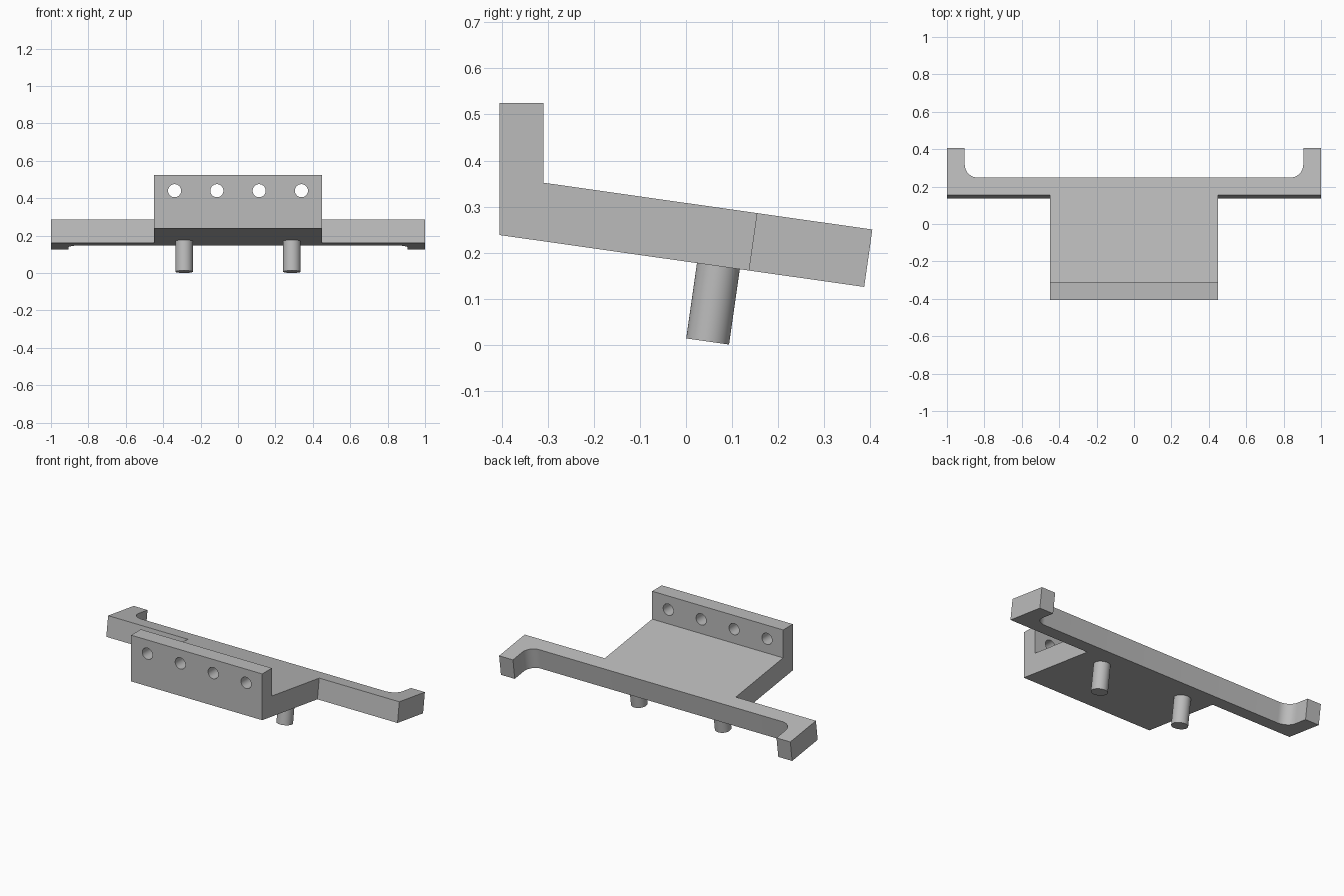
import bpy, bmesh, math
from mathutils import Matrix, Vector

cube = bpy.data.objects.get("Cube")
if cube:
    bpy.data.objects.remove(cube, do_unlink=True)

grey = bpy.data.materials.new("light_grey")
grey.use_nodes = True
colour = (0.5, 0.5, 0.5, 1)
grey.diffuse_color = colour
grey.node_tree.nodes["Principled BSDF"].inputs["Base Color"].default_value = colour

TILT = math.radians(8.1)
THICK = 0.126
# Tilted frame: origin on the top rear edge, z normal to the plate
frame = Matrix.Translation((0, 0.405, 0.25)) @ Matrix.Rotation(-TILT, 4, 'X')
BAR_FRONT, BAR_BACK = -0.2535, -0.1585


def prism(name, points, offset, matrix=Matrix()):
    """Extrude a closed outline along an offset."""
    bm = bmesh.new()
    face = bm.faces.new([bm.verts.new(p) for p in points])
    ext = bmesh.ops.extrude_face_region(bm, geom=[face])
    moved = [g for g in ext["geom"] if isinstance(g, bmesh.types.BMVert)]
    bmesh.ops.translate(bm, verts=moved, vec=offset)
    bmesh.ops.recalc_face_normals(bm, faces=bm.faces)
    bm.transform(matrix)
    return finish(name, bm)


def cylinder(name, radius, depth, matrix):
    bm = bmesh.new()
    bmesh.ops.create_cone(bm, cap_ends=True, segments=48, radius1=radius,
                          radius2=radius, depth=depth, matrix=matrix)
    return finish(name, bm)


def finish(name, bm):
    mesh = bpy.data.meshes.new(name)
    bm.to_mesh(mesh)
    bm.free()
    mesh.materials.append(grey)
    obj = bpy.data.objects.new(name, mesh)
    bpy.context.collection.objects.link(obj)
    return obj


def smooth(obj):
    bpy.ops.object.select_all(action='DESELECT')
    obj.select_set(True)
    bpy.context.view_layer.objects.active = obj
    bpy.ops.object.shade_smooth_by_angle(angle=math.radians(30))


# Cross bar with two rear arms and rounded inner corners
ARM, R = 0.905, 0.07
half = [(1, BAR_FRONT), (1, 0), (ARM, 0)]
for i in range(13):
    a = math.radians(90) * i / 12
    half.append((ARM - R + R * math.cos(a), BAR_BACK + R - R * math.sin(a)))
outline = half + [(-x, y) for x, y in reversed(half)]
bar = prism("cross_bar", [(x, y, 0) for x, y in outline], (0, 0, -THICK), frame)
smooth(bar)

# Sloping plate with an upright front wall
FRONT, WALL_BACK, W = -0.405, -0.31, 0.45


def slope_z(y, depth):
    return 0.25 + (0.405 - y) * math.tan(TILT) - depth / math.cos(TILT)


top = frame @ Vector((0, BAR_FRONT, 0))
low = frame @ Vector((0, BAR_FRONT, -THICK))
profile = [(FRONT, slope_z(FRONT, THICK)), (FRONT, 0.525), (WALL_BACK, 0.525),
           (WALL_BACK, slope_z(WALL_BACK, 0)), (top.y, top.z), (low.y, low.z)]
body = prism("plate_and_wall", [(-W, y, z) for y, z in profile], (2 * W, 0, 0))

# Row of holes through the wall
for i in range(4):
    place = Matrix.Translation((-0.339 + 0.226 * i, -0.36, 0.44))
    cutter = cylinder("hole_cutter", 0.035, 0.2, place @ Matrix.Rotation(math.pi / 2, 4, 'X'))
    cutter.hide_render = True
    mod = body.modifiers.new("hole", 'BOOLEAN')
    mod.object = cutter
    mod.operation = 'DIFFERENCE'
    mod.solver = 'EXACT'
    bpy.context.view_layer.objects.active = body
    body.select_set(True)
    bpy.ops.object.modifier_apply(modifier=mod.name)
    bpy.data.objects.remove(cutter, do_unlink=True)
smooth(body)

# Locating pins under the plate
for side, x in (("left", 0.288), ("right", -0.288)):
    base = Matrix.Translation((x, 0.047, 0.0102)) @ Matrix.Rotation(-TILT, 4, 'X')
    pin = cylinder(side + "_pin", 0.047, 0.18, base @ Matrix.Translation((0, 0, 0.09)))
    smooth(pin)
    # Drop the bottom cap onto the ground exactly
    pin.location.z = -min(v.co.z for v in pin.data.vertices)
